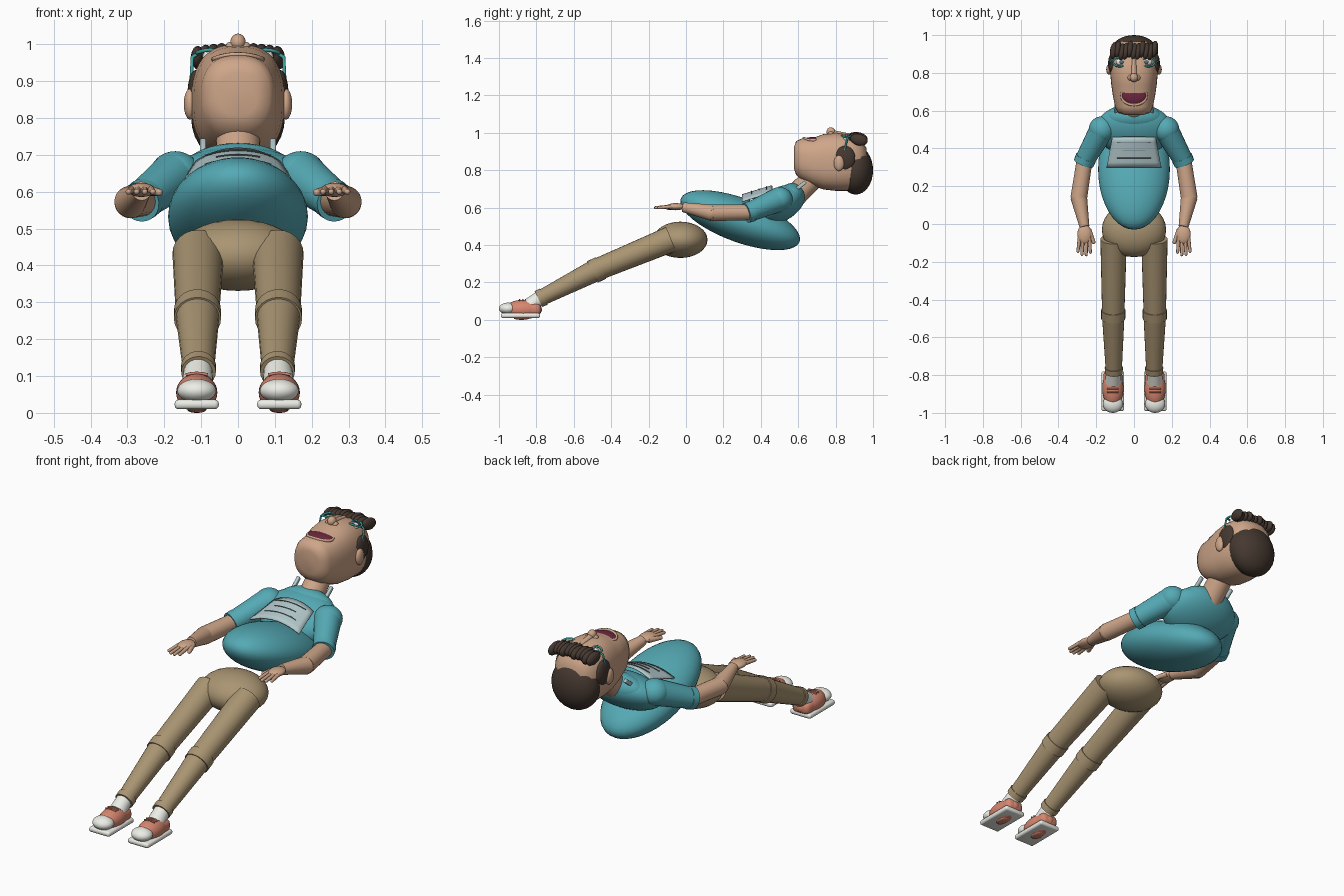
import bpy, bmesh, math
from mathutils import Vector, Matrix

if "Cube" in bpy.data.objects:
    bpy.data.objects.remove(bpy.data.objects["Cube"])

mats = {}
COLORS = dict(skin=(.62, .38, .25), teal=(.09, .40, .46), tan=(.40, .30, .17), hair=(.06, .04, .03),
              coral=(.68, .24, .16), white=(.85, .85, .80), grey=(.45, .58, .60), wine=(.15, .02, .05),
              dark=(.12, .16, .17), frame=(.05, .35, .35))
for n, c in COLORS.items():
    mats[n] = bpy.data.materials.new(n)
    mats[n].diffuse_color = (*c, 1)


def finish(bm, name, mat, sharp=40):
    bmesh.ops.recalc_face_normals(bm, faces=bm.faces)
    me = bpy.data.meshes.new(name)
    bm.to_mesh(me)
    bm.free()
    ob = bpy.data.objects.new(name, me)
    bpy.context.collection.objects.link(ob)
    me.materials.append(mats[mat])
    bpy.ops.object.select_all(action='DESELECT')
    ob.select_set(True)
    bpy.context.view_layer.objects.active = ob
    bpy.ops.object.shade_smooth_by_angle(angle=math.radians(sharp))
    return ob


def ball(name, mat, c, r, tilt=0, seg=32, turn=0):
    """Ellipsoid; tilt in degrees about x, turn about z."""
    bm = bmesh.new()
    M = (Matrix.Translation(c) @ Matrix.Rotation(math.radians(turn), 4, 'Z')
         @ Matrix.Rotation(math.radians(tilt), 4, 'X') @ Matrix.Diagonal((*r, 1)))
    bmesh.ops.create_uvsphere(bm, u_segments=seg, v_segments=seg // 2, radius=1, matrix=M)
    return finish(bm, name, mat)


def limb(name, mat, a, b, r1, r2, seg=24):
    """Tapered cylinder from a to b."""
    a, b = Vector(a), Vector(b)
    bm = bmesh.new()
    M = Matrix.Translation((a + b) / 2) @ (b - a).to_track_quat('Z', 'Y').to_matrix().to_4x4()
    bmesh.ops.create_cone(bm, cap_ends=True, segments=seg, radius1=r1, radius2=r2, depth=(b - a).length, matrix=M)
    return finish(bm, name, mat)


def block(name, mat, c, size, bevel, tilt=0):
    bm = bmesh.new()
    bmesh.ops.create_cube(bm, size=1, matrix=Matrix.Translation(c)
                          @ Matrix.Rotation(math.radians(tilt), 4, 'X') @ Matrix.Diagonal((*size, 1)))
    bmesh.ops.bevel(bm, geom=bm.edges[:], offset=bevel, segments=3, profile=.5, affect='EDGES')
    return finish(bm, name, mat)


def tube(name, mat, pts, r, cyclic=False):
    cu = bpy.data.curves.new(name, 'CURVE')
    cu.dimensions = '3D'
    cu.bevel_depth, cu.bevel_resolution, cu.use_fill_caps = r, 2, True
    sp = cu.splines.new('POLY')
    sp.points.add(len(pts) - 1)
    for p, q in zip(sp.points, pts):
        p.co = (*q, 1)
    sp.use_cyclic_u = cyclic
    ob = bpy.data.objects.new(name, cu)
    bpy.context.collection.objects.link(ob)
    cu.materials.append(mats[mat])
    return ob


def ring(c, rx, ry, dz=0, n=28):
    return [(c[0] + rx * math.cos(t), c[1] + ry * math.sin(t), c[2] - dz * math.cos(t) ** 2)
            for t in (2 * math.pi * i / n for i in range(n))]


# torso and hips
ball("hips", "tan", (0, -.03, .428), (.17, .145, .097))
ball("belly", "teal", (0, .29, .533), (.19, .338, .118), tilt=-20, seg=40)
ball("shoulders", "teal", (0, .50, .615), (.205, .15, .09), tilt=30, seg=40)
ball("collar", "teal", (0, .565, .66), (.15, .075, .07), tilt=40)
limb("neck", "skin", (0, .55, .63), (0, .72, .80), .062, .058)

# chest panel, curved over the torso
bm = bmesh.new()
grid = []
for j in range(7):
    v = j / 6
    grid.append([bm.verts.new((u / 6 * (.145 - .03 * v), .30 + .16 * v,
                               .672 + .048 * v - .035 * (u / 6) ** 2)) for u in range(-6, 7)])
for j in range(6):
    for i in range(12):
        bm.faces.new((grid[j][i], grid[j][i + 1], grid[j + 1][i + 1], grid[j + 1][i]))
panel = finish(bm, "chest_panel", "grey")
panel.modifiers.new("thickness", 'SOLIDIFY').thickness = .008
for k, (y, w) in enumerate(((.35, .09), (.39, .06), (.43, .09))):
    z = .674 + .3 * (y - .30)
    tube("panel_line", "dark", [(x * w / 4, y, z - .035 * (x * w / 4 / .14) ** 2) for x in range(-4, 5)], .002)

# head lofted along y from chin to crown: y, half width, half height, centre z
rows = [(.578, .05, .06, .865), (.588, .085, .09, .865), (.62, .1, .112, .858), (.68, .112, .128, .845),
        (.735, .12, .148, .845), (.80, .126, .155, .845), (.88, .124, .15, .84), (.93, .108, .125, .84),
        (.965, .07, .08, .84)]
bm = bmesh.new()
N = 40
loops = []
for y, rx, rz, zc in rows:
    lp = []
    for i in range(N):
        t = 2 * math.pi * i / N
        c, s = math.cos(t), math.sin(t)
        lp.append(bm.verts.new((rx * math.copysign(abs(c) ** .8, c), y, zc + rz * math.copysign(abs(s) ** .8, s))))
    loops.append(lp)
for a, b in zip(loops, loops[1:]):
    for i in range(N):
        bm.faces.new((a[i], a[(i + 1) % N], b[(i + 1) % N], b[i]))
bm.faces.new(loops[0])
bm.faces.new(loops[-1])
finish(bm, "head", "skin", 60)

# face
ball("mouth", "wine", (0, .68, .962), (.066, .048, .016))
tube("lips", "skin", ring((0, .68, .972), .066, .05, .012), .007, True)
ball("nose_tip", "skin", (0, .775, 1.005), (.021, .024, .024))
limb("nose_bridge", "skin", (0, .775, 1.0), (0, .875, .985), .016, .011)

# hair
ball("hair_cap", "hair", (0, .908, .80), (.127, .092, .13))
for i in range(11):
    u = i / 5 - 1
    ball("fringe_curl", "hair", (.108 * u, .918 + .008 * math.sin(i * 2), .975 - .012 * u * u),
         (.019, .047, .027 + .004 * abs(u)), tilt=-15, seg=16, turn=-8)

for s in (-1, 1):
    # sides of the head
    ball("nostril", "skin", (.02 * s, .775, .993), (.014, .016, .014), seg=16)
    ball("side_hair", "hair", (.115 * s, .85, .865), (.022, .055, .065))
    ball("ear", "skin", (.13 * s, .818, .838), (.017, .028, .042))
    ball("eye", "white", (.066 * s, .858, .968), (.03, .02, .018))
    ball("pupil", "dark", (.066 * s, .858, .983), (.011, .011, .006), seg=16)
    tube("glasses_rim", "frame", ring((.075 * s, .858, .985), .036, .024, .008), .005, True)
    tube("glasses_arm", "frame", [(.109 * s, .865, .975), (.124 * s, .862, .965), (.127 * s, .845, .90)], .005)
    block("strap_clip", "grey", (.095 * s, .61, .715), (.016, .075, .02), .004, 38)

    # arm
    sh, el, wr = (.17 * s, .50, .645), (.292 * s, .14, .572), (.262 * s, -.015, .602)
    cuff = (.262 * s, .335, .575)
    ball("shoulder_joint", "teal", sh, (.07, .07, .065))
    limb("sleeve", "teal", sh, cuff, .066, .052)
    limb("sleeve_cuff", "teal", (.254 * s, .352, .581), (.266 * s, .322, .572), .056, .055)
    limb("upper_arm", "skin", cuff, el, .042, .044)
    ball("elbow", "skin", el, (.043, .043, .041))
    limb("forearm", "skin", el, wr, .044, .026)

    # hand
    ball("palm", "skin", (.262 * s, -.055, .605), (.038, .052, .019))
    for k, reach in enumerate((-.155, -.168, -.166, -.15)):
        x0, x1 = .237 + .017 * k, .231 + .022 * k
        limb("finger", "skin", (x0 * s, -.075, .606), (x1 * s, reach + .006, .600), .0105, .008, 12)
        ball("fingertip", "skin", (x1 * s, reach + .006, .600), (.008, .009, .008), seg=12)
    limb("thumb", "skin", (.240 * s, -.03, .603), (.214 * s, -.095, .598), .014, .010, 12)
    ball("thumb_tip", "skin", (.214 * s, -.095, .598), (.010, .012, .010), seg=12)

    # leg
    hip, knee, ank = (.108 * s, -.08, .432), (.11 * s, -.478, .268), (.107 * s, -.785, .112)
    limb("thigh", "tan", hip, knee, .070, .059)
    limb("knee_band", "tan", (.11 * s, -.455, .278), (.11 * s, -.50, .256), .064, .064)
    limb("shin", "tan", knee, ank, .060, .042)
    limb("trouser_cuff", "tan", (.107 * s, -.760, .125), (.107 * s, -.788, .111), .048, .047)
    limb("sock", "white", (.108 * s, -.775, .12), (.11 * s, -.835, .075), .038, .043)

    # shoe
    block("sole", "white", (.112 * s, -.885, .023), (.12, .21, .026), .011)
    ball("sole_pad", "coral", (.112 * s, -.88, .008), (.025, .04, .008), seg=20)
    ball("shoe_upper", "coral", (.112 * s, -.87, .055), (.056, .10, .052))
    block("shoe_side", "coral", (.112 * s, -.85, .055), (.10, .15, .065), .025)
    ball("toe_cap", "white", (.112 * s, -.952, .06), (.053, .048, .032))
    for y in (-.89, -.872):
        tube("lace", "coral", [((.112 + dx) * s, y, .108 - 5 * dx * dx) for dx in (-.03, -.015, 0, .015, .03)], .004)

for m in bpy.data.materials:
    if m.users and not m.is_grease_pencil:
        m.use_nodes = True
        m.node_tree.nodes["Principled BSDF"].inputs["Base Color"].default_value = m.diffuse_color
